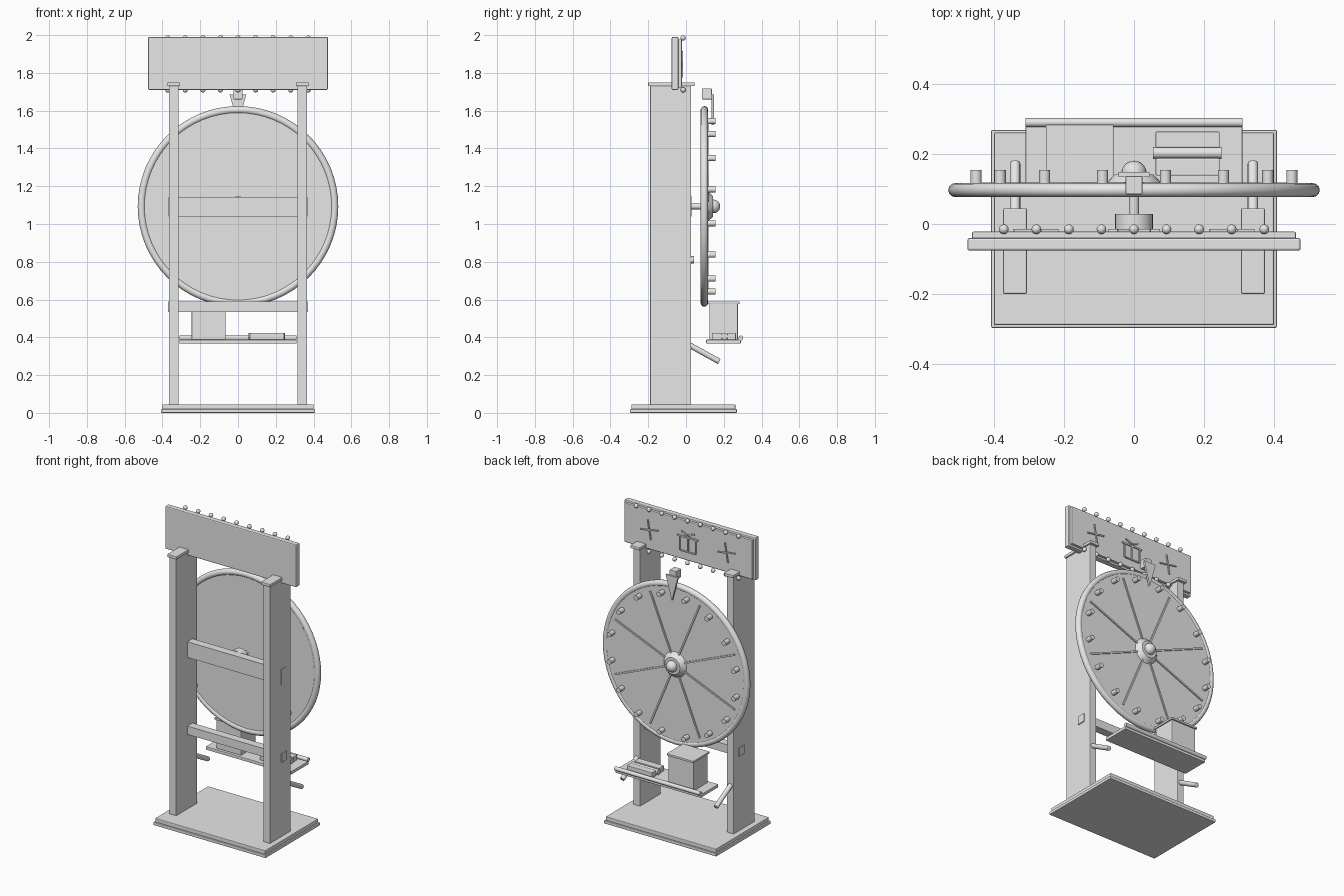
import bpy, math
from mathutils import Vector

if "Cube" in bpy.data.objects:
    bpy.data.objects.remove(bpy.data.objects["Cube"])

grey = bpy.data.materials.new("plain grey")
grey.diffuse_color = (0.8, 0.8, 0.8, 1)
grey.use_nodes = True
grey.node_tree.nodes["Principled BSDF"].inputs["Base Color"].default_value = grey.diffuse_color


def finish(ob, name, bevel=0.0, smooth=False):
    ob.name = name
    ob.data.materials.append(grey)
    if bevel:
        m = ob.modifiers.new("bevel", 'BEVEL')
        m.width, m.segments = bevel, 2
    if smooth:
        bpy.ops.object.shade_smooth_by_angle(angle=math.radians(35))
    return ob


def box(name, x, y, z, bevel=0.0, rot=0.0):
    """Box from (low, high) ranges, optionally spun about the y axis."""
    bpy.ops.mesh.primitive_cube_add(size=1, location=[(a + b) / 2 for a, b in (x, y, z)])
    ob = bpy.context.object
    ob.scale = [b - a for a, b in (x, y, z)]
    bpy.ops.object.transform_apply(location=False, rotation=False, scale=True)
    ob.rotation_euler.y = rot
    return finish(ob, name, bevel)


def rod(name, a, b, r1, r2=None, sides=16, bevel=0.0):
    """Cylinder or cone frustum running from point a to point b."""
    a, b = Vector(a), Vector(b)
    bpy.ops.mesh.primitive_cone_add(vertices=sides, radius1=r1, radius2=r1 if r2 is None else r2,
                                    depth=(b - a).length, location=(a + b) / 2)
    ob = bpy.context.object
    ob.rotation_euler = (b - a).to_track_quat('Z', 'Y').to_euler()
    return finish(ob, name, bevel, True)


def ball(name, loc, r, seg=16):
    bpy.ops.mesh.primitive_uv_sphere_add(segments=seg, ring_count=seg // 2, radius=r, location=loc)
    return finish(bpy.context.object, name, 0, True)


# stepped base
box("base_lower", (-.408, .408), (-.297, .269), (0, .02), .004)
box("base_upper", (-.4, .4), (-.289, .261), (.018, .045), .004)

# posts with caps, knobs and slanted pegs
for s in (-1, 1):
    c = .34 * s
    box("post", (c - .025, c + .025), (-.19, .027), (.043, 1.732), .003)
    box("post_cap", (c - .034, c + .034), (-.2, .045), (1.73, 1.75), .004)
    rod("post_knob", (c, .02, .81), (c, .042, .81), .02)
    rod("slanted_peg", (c, .02, .358), (c, .176, .272), .015, bevel=.003)

# cross bars between the posts
box("upper_crossbar", (-.367, .367), (-.075, -.022), (1.04, 1.143))
box("lower_crossbar", (-.371, .371), (-.075, -.022), (.535, .59))

# header sign with bulbs along both long edges
box("sign_board", (-.476, .476), (-.076, -.04), (1.71, 1.99), .006)
box("sign_panel", (-.463, .463), (-.042, -.022), (1.722, 1.978), .004)
for i in range(9):
    for z in (1.985, 1.71):
        ball("sign_bulb", (-.372 + .093 * i, -.015, z), .014, 12)

# raised sparkles and gift emblem on the sign
sy = (-.024, -.015)
for c in (-.28, .28):
    for ang, half in ((10, .065), (100, .065)):
        box("sparkle_bar", (c - half, c + half), sy, (1.846, 1.854), 0, math.radians(ang))
box("emblem_lid", (-.075, .075), sy, (1.868, 1.878))
box("emblem_ribbon", (-.005, .005), sy, (1.78, 1.87))
box("emblem_bottom", (-.055, .055), sy, (1.775, 1.783))
for s in (-1, 1):
    box("emblem_side", (.058 * s - .004, .058 * s + .004), sy, (1.78, 1.87))
    box("emblem_bow", (.025 * s - .024, .025 * s + .024), sy, (1.892, 1.902), 0, -.4 * s)

# wheel disc and rounded rim
HZ = 1.093
rod("wheel_disc", (0, .085, HZ), (0, .112, HZ), .505, sides=64)
bpy.ops.mesh.primitive_torus_add(major_segments=64, minor_segments=12, major_radius=.511,
                                 minor_radius=.02, location=(0, .097, HZ),
                                 rotation=(math.pi / 2, 0, 0))
finish(bpy.context.object, "wheel_rim", 0, True)

# segment dividers and stop pegs
for i in range(8):
    a = math.radians(22.5 + 45 * i)
    mx, mz = .265 * math.cos(a), HZ + .265 * math.sin(a)
    box("wheel_divider", (mx - .205, mx + .205), (.11, .119), (mz - .005, mz + .005), 0, -a)
for i in range(16):
    a = math.radians(11.25 + 22.5 * i)
    x, z = .46 * math.cos(a), HZ + .46 * math.sin(a)
    rod("wheel_peg", (x, .108, z), (x, .155, z), .016, sides=12)

# hub, axle and bearing
rod("hub_flange", (0, .11, HZ), (0, .142, HZ), .085, .055, 32)
ball("hub_cap", (0, .145, HZ), .036, 24)
rod("axle", (0, .02, HZ), (0, .09, HZ), .015)
rod("axle_bearing", (0, -.024, HZ), (0, .028, HZ), .054, sides=24)

# pointer: tapered plate hanging from a block
box("pointer_block", (-.024, .024), (.085, .137), (1.66, 1.717), .003)
mesh = bpy.data.meshes.new("pointer")
outline = [(-.044, 1.685), (.044, 1.685), (0, 1.525)]
mesh.from_pydata([(x, y, z) for y in (.135, .148) for x, z in outline], [],
                 [(0, 1, 2), (5, 4, 3), (0, 3, 4, 1), (1, 4, 5, 2), (2, 5, 3, 0)])
pointer = bpy.data.objects.new("pointer", mesh)
bpy.context.collection.objects.link(pointer)
finish(pointer, "pointer")

# shelf with a rounded lip
box("shelf", (-.31, .31), (.107, .29), (.367, .388), .003)
rod("shelf_lip", (-.31, .29, .396), (.31, .29, .396), .013)

# lidded box on the shelf
box("prize_box", (-.245, -.065), (.124, .274), (.387, .58), .003)
box("prize_box_lid", (-.252, -.058), (.115, .284), (.576, .59), .003)

# tickets and roll on the shelf
box("ticket_stack_back", (.062, .245), (.218, .264), (.387, .423), .003)
box("ticket_stack_front", (.062, .245), (.138, .188), (.387, .423), .003)
rod("ticket_roll", (.055, .203, .405), (.25, .203, .405), .017)
